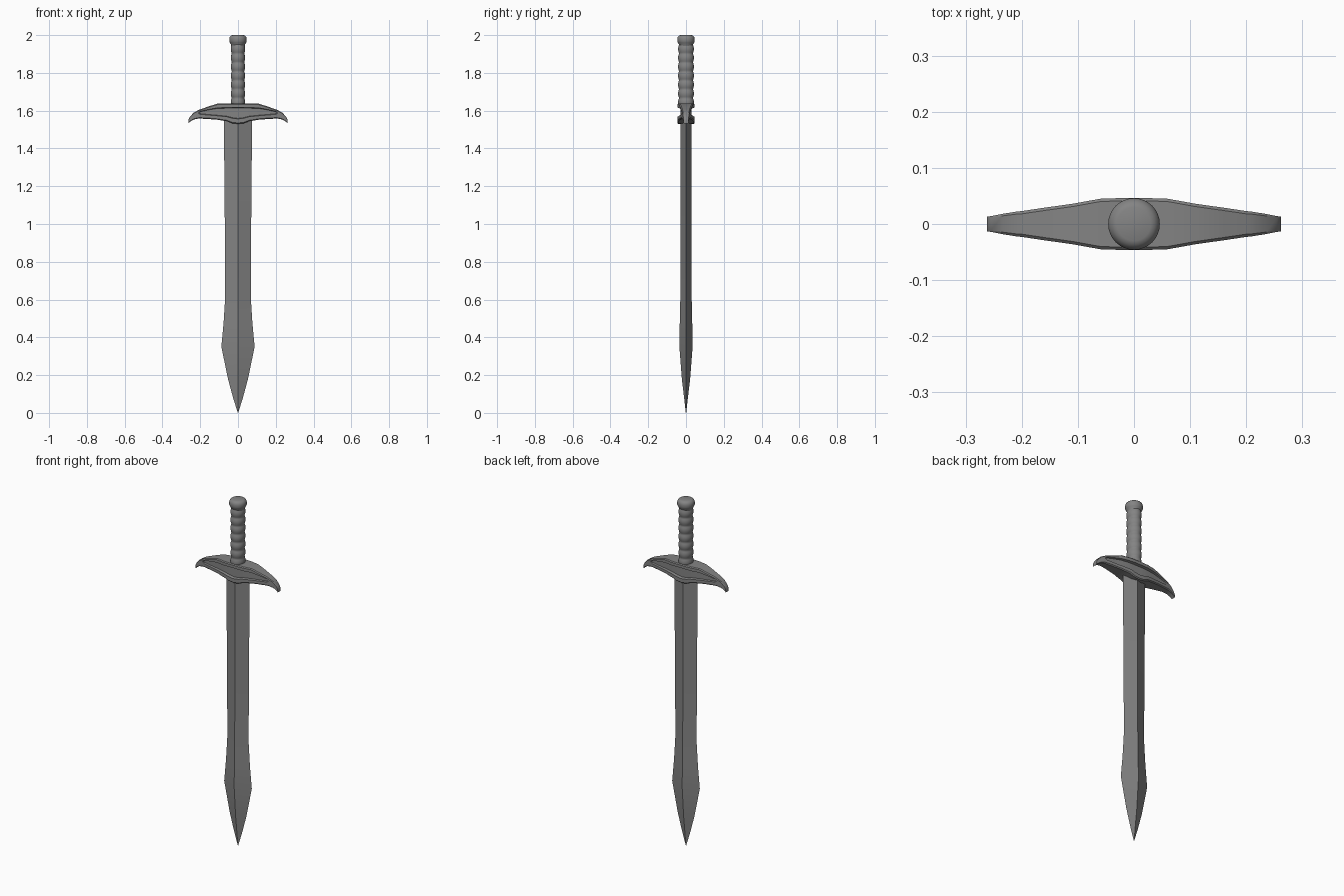
import bpy
import math

cube = bpy.data.objects.get("Cube")
if cube:
    bpy.data.objects.remove(cube)

steel = bpy.data.materials.new("grey steel")
steel.use_nodes = True
GREY = (0.23, 0.23, 0.23, 1)
steel.diffuse_color = GREY
steel.node_tree.nodes["Principled BSDF"].inputs["Base Color"].default_value = GREY


def loft(name, rings, angle):
    """Skin a list of equal-length closed rings and cap both ends."""
    n = len(rings[0])
    verts = [p for ring in rings for p in ring]
    faces = [(r * n + i, r * n + (i + 1) % n, (r + 1) * n + (i + 1) % n, (r + 1) * n + i)
             for r in range(len(rings) - 1) for i in range(n)]
    faces += [tuple(reversed(range(n))), tuple(range(len(verts) - n, len(verts)))]
    mesh = bpy.data.meshes.new(name)
    mesh.from_pydata(verts, [], faces)
    mesh.validate()
    mesh.materials.append(steel)
    obj = bpy.data.objects.new(name, mesh)
    bpy.context.collection.objects.link(obj)
    bpy.ops.object.select_all(action="DESELECT")
    obj.select_set(True)
    bpy.context.view_layer.objects.active = obj
    bpy.ops.object.mode_set(mode="EDIT")
    bpy.ops.mesh.select_all(action="SELECT")
    bpy.ops.mesh.normals_make_consistent(inside=False)
    bpy.ops.object.mode_set(mode="OBJECT")
    bpy.ops.object.shade_smooth_by_angle(angle=math.radians(angle))
    return obj


def oval(rx, ry, z, sides=32):
    return [(rx * math.cos(math.tau * i / sides), ry * math.sin(math.tau * i / sides), z)
            for i in range(sides)]


# Blade: diamond section, leaf-shaped near the point (z, half width, half depth)
blade = [(0, 0.001, 0.001), (0.08, 0.026, 0.010), (0.18, 0.053, 0.022), (0.35, 0.088, 0.035),
         (0.48, 0.076, 0.033), (0.61, 0.068, 0.030), (0.9, 0.069, 0.029), (1.25, 0.072, 0.029),
         (1.58, 0.075, 0.029)]
loft("blade", [[(w, 0, z), (0, d, z), (-w, 0, z), (0, -d, z)] for z, w, d in blade], 20)

# Guard: sections along x (x, half depth, top, bottom, panel top, panel bottom, panel depth)
guard = [(0, 0.046, 1.638, 1.530, 1.617, 1.556, 0.016),
         (0.03, 0.046, 1.638, 1.533, 1.617, 1.560, 0.016),
         (0.06, 0.045, 1.638, 1.544, 1.616, 1.568, 0.015),
         (0.11, 0.036, 1.637, 1.552, 1.615, 1.573, 0.012),
         (0.16, 0.029, 1.621, 1.556, 1.606, 1.577, 0.009),
         (0.20, 0.023, 1.607, 1.558, 1.597, 1.581, 0.006),
         (0.21, 0.022, 1.603, 1.558, 1.590, 1.586, 0.0),
         (0.235, 0.018, 1.589, 1.553, 1.580, 1.566, 0.0),
         (0.255, 0.014, 1.567, 1.541, 1.560, 1.548, 0.0),
         (0.262, 0.013, 1.552, 1.533, 1.548, 1.538, 0.0)]


def guard_section(x, y, top, bottom, p_top, p_bottom, depth):
    soft = min(0.005, (top - bottom) * 0.1)
    lip = min(0.003, (p_top - p_bottom) * 0.2)
    half = [(y - soft, top), (y, top - soft), (y, p_top), (y - depth, p_top - lip),
            (y - depth, p_bottom + lip), (y, p_bottom), (y, bottom + soft), (y - soft, bottom)]
    return [(x, b, z) for b, z in half] + [(x, -b, z) for b, z in reversed(half)]


sections = [guard_section(-g[0], *g[1:]) for g in reversed(guard[1:])]
sections += [guard_section(*g) for g in guard]
loft("guard", sections, 30)

# Grip: slightly oval column with evenly spaced ridges
RIDGES, STEPS = 7, 8
LOW, HIGH = 1.62, 1.95
grip = []
for i in range(RIDGES * STEPS + 1):
    t = i / (RIDGES * STEPS)
    swell = 0.005 * abs(math.sin(math.pi * RIDGES * t))
    grip.append(oval(0.033 + swell, 0.037 + swell, LOW + (HIGH - LOW) * t))
loft("grip", grip, 60)

# Pommel: rounded cap (z, radius)
cap = [(1.940, 0.035), (1.950, 0.037), (1.960, 0.043), (1.968, 0.046), (1.982, 0.046),
       (1.991, 0.043), (1.997, 0.037), (2.0, 0.030)]
loft("pommel", [oval(r, r, z) for z, r in cap], 40)
